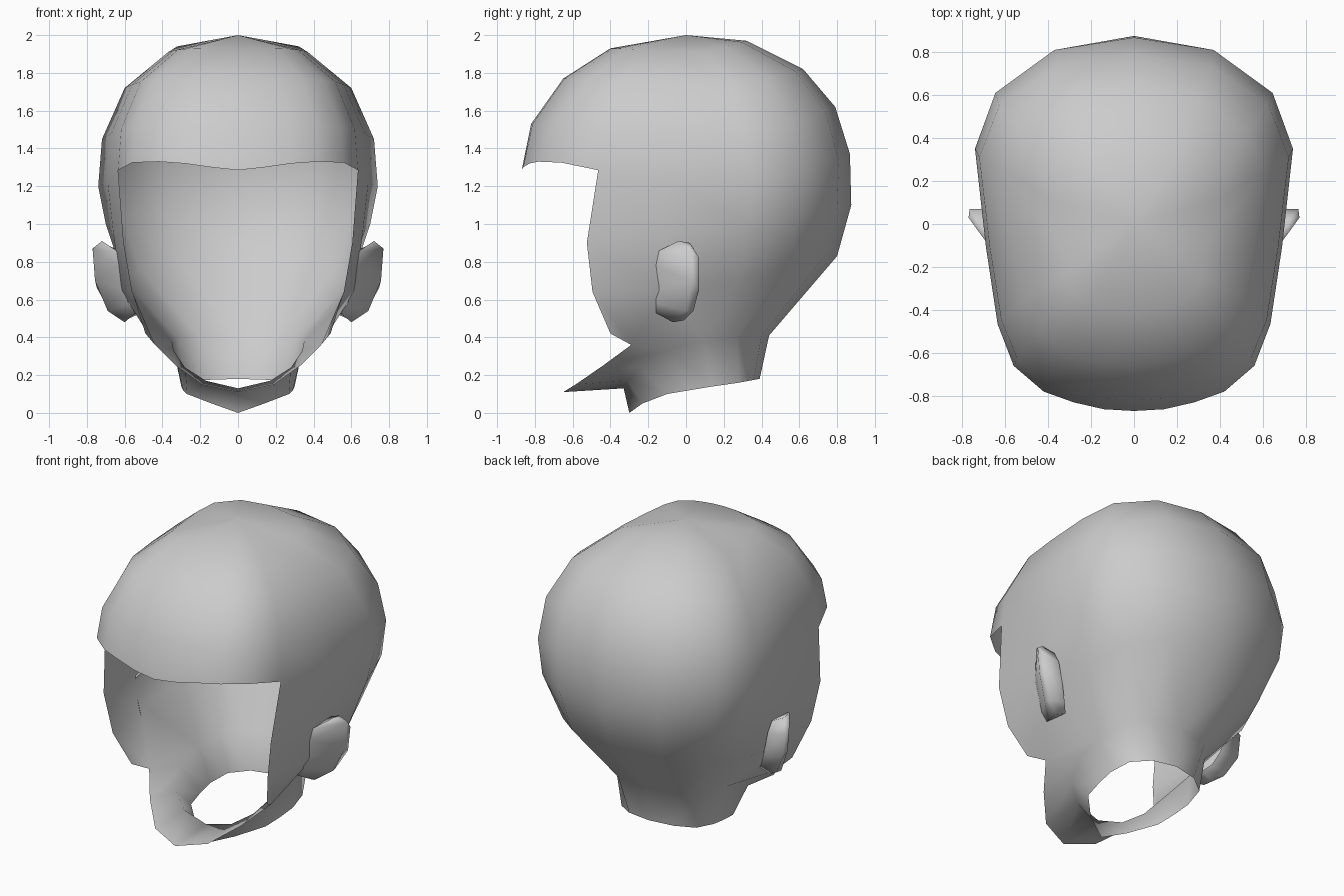
import bpy, bmesh
from mathutils import Vector

if "Cube" in bpy.data.objects:
    bpy.data.objects.remove(bpy.data.objects["Cube"])


def loft(bm, rows, close=False):
    """Skin quads between neighbouring rows of vertices."""
    for a, b in zip(rows, rows[1:]):
        n = len(a)
        for i in range(n if close else n - 1):
            j = (i + 1) % n
            bm.faces.new((a[i], a[j], b[j], b[i]))


def finish(bm, name, up_face=None):
    """Make a mirrored, smooth object from the +x half."""
    bmesh.ops.recalc_face_normals(bm, faces=bm.faces)
    if up_face and up_face.normal.z < 0:
        bmesh.ops.reverse_faces(bm, faces=bm.faces)
    for f in bm.faces:
        f.smooth = True
    me = bpy.data.meshes.new(name)
    bm.to_mesh(me)
    bm.free()
    ob = bpy.data.objects.new(name, me)
    bpy.context.collection.objects.link(ob)
    m = ob.modifiers.new("Mirror", "MIRROR")
    m.use_axis = (True, False, False)
    m.use_mirror_merge = True
    return ob


# Head shell: widest outline from above, front to back, with the brow height
plan = [(0, -.87), (.14, -.862), (.28, -.83), (.42, -.78), (.56, -.66), (.635, -.465),
        (.69, -.1), (.74, .35), (.645, .61), (.37, .81), (0, .868)]
brow_z = [1.285, 1.30, 1.32, 1.33, 1.325, 1.285, 1.22, 1.2, 1.28, 1.34, 1.37]

bm = bmesh.new()


def verts(pts):
    return [bm.verts.new(p) for p in pts]


def dome_ring(half_w, z_side, yf, zf, yb, zb):
    """Scale the plan outline and tilt it between front, side and back heights."""
    pts = []
    for x, y in plan:
        t = (y + .87) / 1.738
        k = (.35 - y) / 1.22 if y < .35 else (y - .35) / .518
        z = z_side + ((zf if y < .35 else zb) - z_side) * k
        pts.append((x / .74 * half_w, yf + (yb - yf) * t, z))
    return verts(pts)


dome = [dome_ring(.37, 1.91, -.40, 1.93, .32, 1.97),
        dome_ring(.60, 1.72, -.65, 1.77, .62, 1.82),
        dome_ring(.72, 1.45, -.82, 1.53, .79, 1.62),
        verts([(x, y, z) for (x, y), z in zip(plan, brow_z)])]
pole = bm.verts.new((0, 0, 2))
crown = [bm.faces.new((pole, a, b)) for a, b in zip(dome[0], dome[0][1:])]
loft(bm, dome)

# Sides and back below the brow, from the face opening to the back
ring5 = verts([(.605, -.525, .9), (.66, -.1, .95), (.70, .33, 1.0),
               (.62, .6, 1.05), (.36, .8, 1.09), (0, .875, 1.1)])
ring6 = verts([(.56, -.495, .64), (.62, -.1, .65), (.60, .28, .7),
               (.52, .53, .76), (.32, .72, .81), (0, .8, .83)])

# Neck: top loop and bottom loop, front to back
neck_top = verts([(0, -.33, .13), (.17, -.31, .17), (.28, -.24, .24), (.34, -.1, .33),
                  (.35, .1, .38), (.32, .27, .4), (.21, .4, .41), (0, .44, .41)])
neck_low = verts([(0, -.3, 0), (.14, -.23, .05), (.27, -.1, .1), (.29, .02, .12),
                  (.3, .14, .14), (.27, .28, .16), (.16, .36, .175), (0, .39, .18)])
loft(bm, [neck_top, neck_low])

# Jaw: rim from below the ear to the chin, joined to the neck
cheek = bm.verts.new((.49, -.40, .42))
jaw = verts([(0, -.65, .11), (.19, -.585, .15), (.33, -.44, .25), (.44, -.29, .36)])
loft(bm, [jaw, neck_top[:4]])
bm.faces.new((jaw[3], neck_top[3], neck_top[4]))
loft(bm, [dome[3][5:], ring5, ring6, [cheek, jaw[3]] + neck_top[4:]])
bm.normal_update()
bmesh.ops.recalc_face_normals(bm, faces=bm.faces)
finish(bm, "head_shell", crown[5])

# Ears: sections from top to bottom (front root, front rim, back rim, back root)
sections = [
    [(.63, -.16, .85), (.72, -.04, .91), (.72, .02, .90), (.65, .04, .87)],
    [(.63, -.16, .78), (.77, .03, .87), (.765, .07, .82), (.64, .07, .80)],
    [(.60, -.16, .65), (.757, .03, .70), (.747, .07, .66), (.61, .07, .65)],
    [(.58, -.16, .58), (.69, .0, .54), (.68, .04, .54), (.57, .04, .56)],
    [(.54, -.16, .53), (.60, -.07, .48), (.60, -.01, .49), (.53, .0, .52)]]
bm = bmesh.new()
rows = [verts(s) for s in sections]
loft(bm, rows)
bm.faces.new(rows[0])
bm.faces.new(rows[-1])
finish(bm, "ears")
